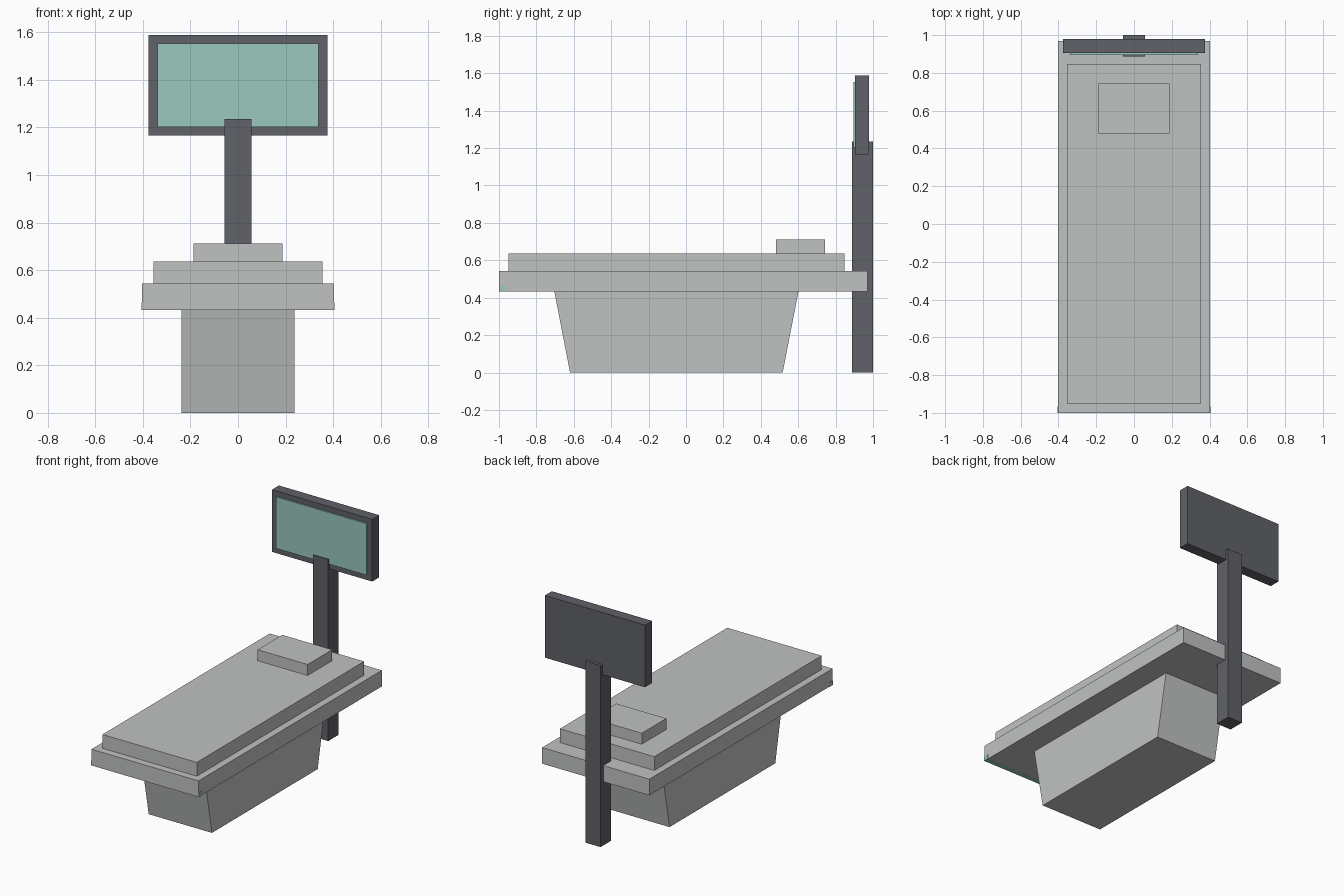
import bpy, bmesh

if "Cube" in bpy.data.objects:
    bpy.data.objects.remove(bpy.data.objects["Cube"])


def material(name, rgb):
    m = bpy.data.materials.new(name)
    m.diffuse_color = (*rgb, 1.0)
    m.use_nodes = True
    m.node_tree.nodes["Principled BSDF"].inputs["Base Color"].default_value = m.diffuse_color
    return m


GREY = material("light grey", (0.53, 0.545, 0.537))
DARK = material("dark grey", (0.118, 0.122, 0.138))
TEAL = material("pale teal", (0.32, 0.58, 0.51))


def box(name, x, y, z, mat, inset_front=0.0, inset_back=0.0):
    """Box symmetric in x (half width x); the bottom can be pulled in along y."""
    mesh = bpy.data.meshes.new(name)
    bm = bmesh.new()
    bmesh.ops.create_cube(bm, size=1.0)
    for v in bm.verts:
        low, front = v.co.z < 0, v.co.y < 0
        py = y[0] if front else y[1]
        if low:
            py += inset_front if front else -inset_back
        v.co = (x if v.co.x > 0 else -x, py, z[0] if low else z[1])
    bm.to_mesh(mesh)
    bm.free()
    mesh.materials.append(mat)
    obj = bpy.data.objects.new(name, mesh)
    bpy.context.collection.objects.link(obj)
    return obj


# bed: tapered base, frame slab, mattress, pillow
box("base", 0.238, (-0.704, 0.601), (0.0, 0.433), GREY, 0.084, 0.084)
box("bed_frame", 0.403, (-1.0, 0.97), (0.433, 0.543), GREY)
box("mattress", 0.355, (-0.95, 0.848), (0.543, 0.637), GREY)
box("pillow", 0.188, (0.48, 0.744), (0.637, 0.712), GREY)

# light strip at the foot, just proud of the slab sides
box("foot_light_strip", 0.406, (-0.9995, -0.965), (0.4325, 0.463), TEAL)

# monitor on its post behind the head end
box("monitor_post", 0.057, (0.888, 1.0), (0.0, 1.235), DARK)
box("monitor_case", 0.377, (0.904, 0.979), (1.165, 1.588), DARK)
box("monitor_screen", 0.339, (0.895, 0.904), (1.202, 1.552), TEAL)
